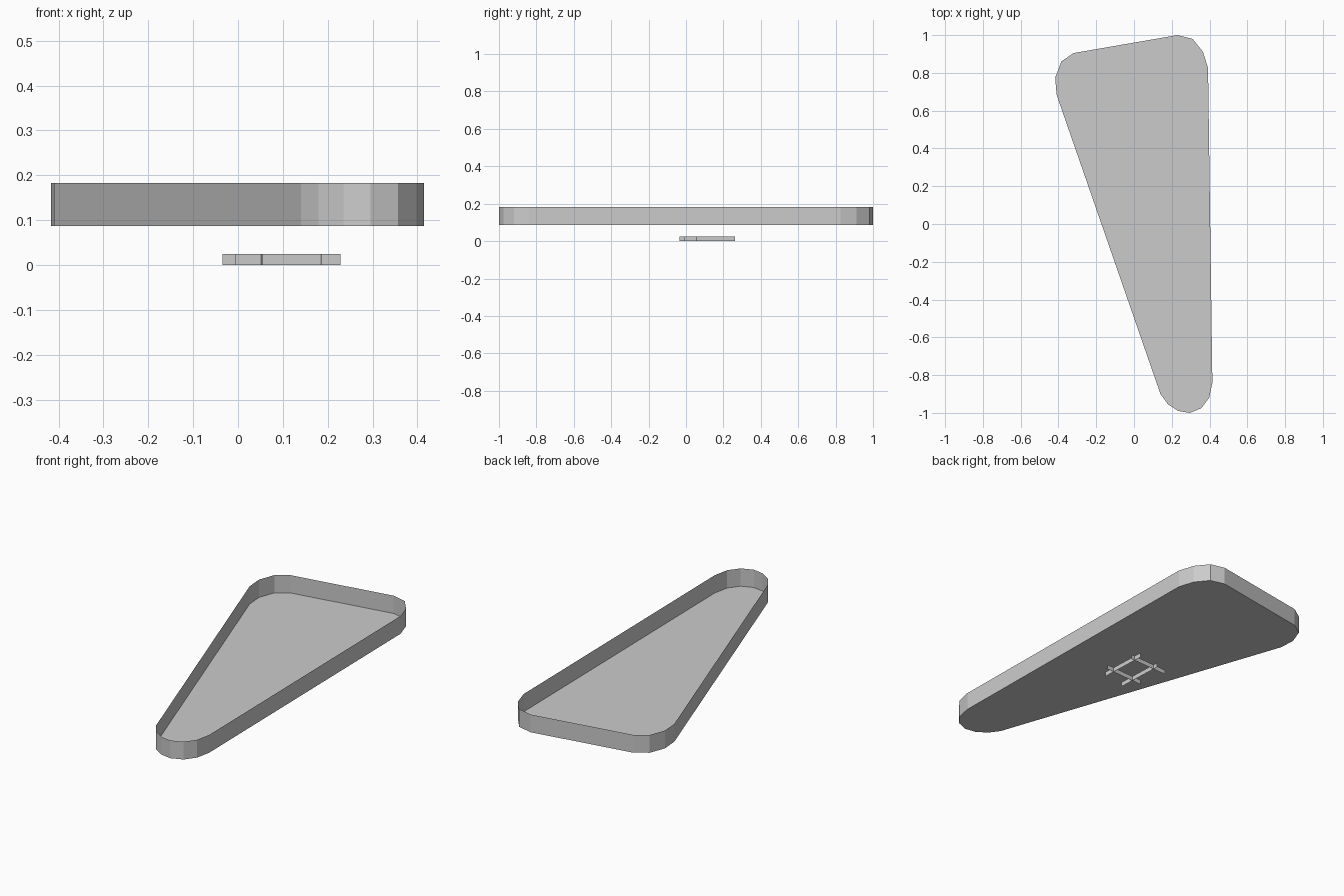
import bpy
import bmesh

cube = bpy.data.objects.get("Cube")
if cube:
    bpy.data.objects.remove(cube, do_unlink=True)

grey = bpy.data.materials.new("light_grey")
grey.use_nodes = True
colour = (0.6, 0.6, 0.6, 1)
grey.diffuse_color = colour
grey.node_tree.nodes["Principled BSDF"].inputs["Base Color"].default_value = colour


def new_object(name, bm):
    mesh = bpy.data.meshes.new(name)
    bm.to_mesh(mesh)
    bm.free()
    mesh.materials.append(grey)
    obj = bpy.data.objects.new(name, mesh)
    bpy.context.collection.objects.link(obj)
    return obj


def raise_walls(bm, path, bottom, top, closed=False):
    """Thin upright walls along a flat path; returns the bottom vertices."""
    low = [bm.verts.new((x, y, bottom)) for x, y in path]
    high = [bm.verts.new((x, y, top)) for x, y in path]
    for i in range(len(path) if closed else len(path) - 1):
        j = (i + 1) % len(path)
        bm.faces.new((low[i], low[j], high[j], high[i]))
    return low


# Tray: rounded triangular floor with a thin rim, open at the top
outline = [
    (0.14, -0.90), (0.18, -0.955), (0.235, -0.99), (0.295, -1.0),
    (0.357, -0.975), (0.398, -0.92), (0.415, -0.84),
    (0.392, 0.826), (0.365, 0.912), (0.31, 0.98), (0.23, 1.0),
    (-0.32, 0.905), (-0.385, 0.86), (-0.417, 0.775), (-0.41, 0.685),
]
bm = bmesh.new()
floor = raise_walls(bm, outline, 0.087, 0.183, closed=True)
bm.faces.new(floor)
floor_face = bm.faces[:][-1]
floor_face.normal_update()
if floor_face.normal.z < 0:
    floor_face.normal_flip()
new_object("tray", bm)

# Crossed upright strips below the tray
strips = {
    "front_cross_strip": [(-0.007, 0.045), (0.228, 0.058)],
    "back_cross_strip": [(-0.035, 0.206), (0.20, 0.217)],
    "right_long_strip": [(0.055, -0.035), (0.044, 0.236)],
    "left_long_strip": [(0.186, -0.008), (0.175, 0.262)],
}
for name, path in strips.items():
    bm = bmesh.new()
    raise_walls(bm, path, 0.0, 0.025)
    new_object(name, bm)
